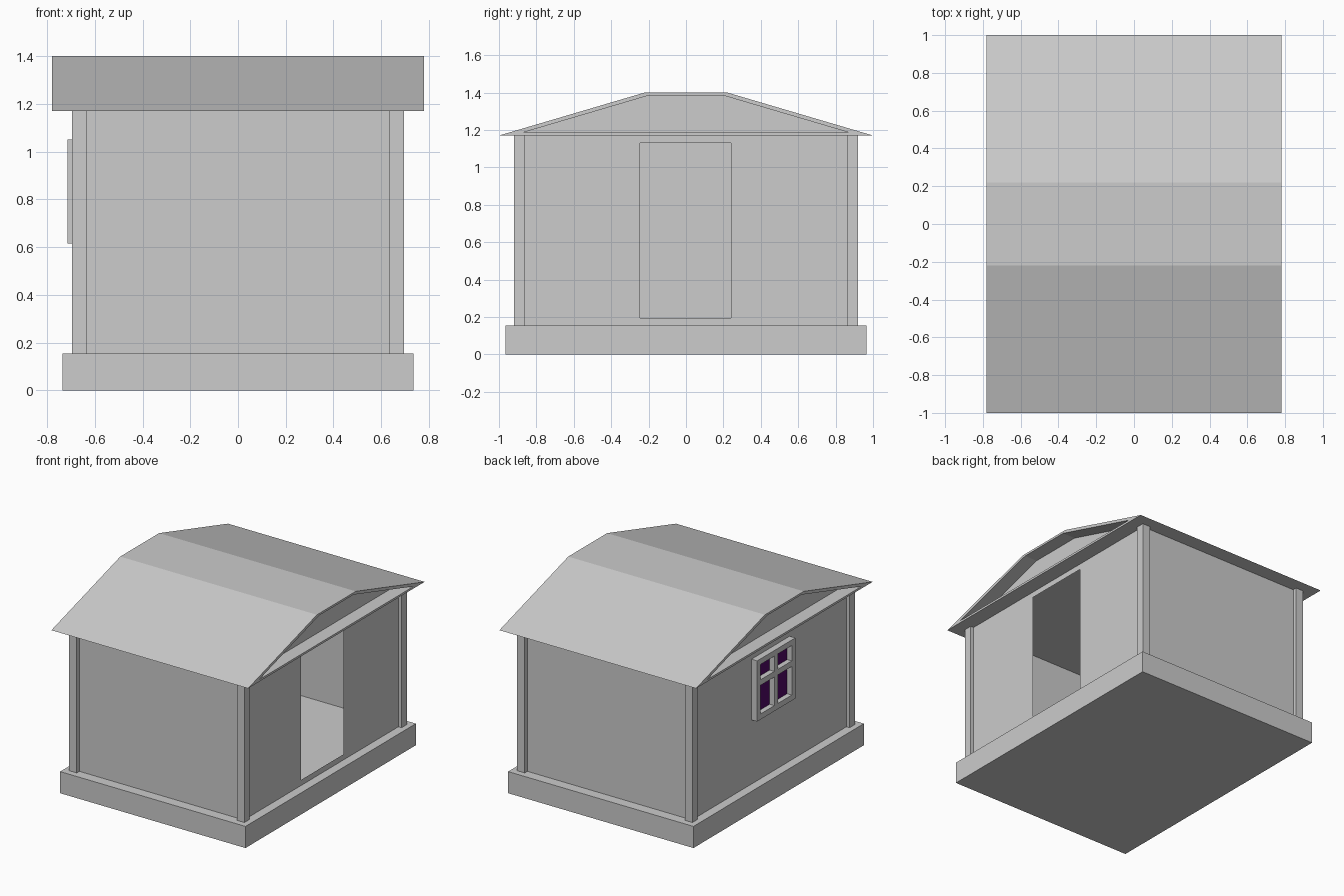
import bpy, bmesh

if "Cube" in bpy.data.objects:
    bpy.data.objects.remove(bpy.data.objects["Cube"])


def material(name, rgb):
    m = bpy.data.materials.new(name)
    m.diffuse_color = (*rgb, 1)
    m.use_nodes = True
    m.node_tree.nodes["Principled BSDF"].inputs["Base Color"].default_value = m.diffuse_color
    return m


GREY = material("light_grey", (0.604, 0.604, 0.604))
PURPLE = material("dark_purple_glass", (0.08, 0.002, 0.13))


def finish(name, bm, mat):
    me = bpy.data.meshes.new(name)
    bm.to_mesh(me)
    bm.free()
    me.materials.append(mat)
    ob = bpy.data.objects.new(name, me)
    bpy.context.collection.objects.link(ob)
    return ob


def box(name, lo, hi, mat=GREY):
    bm = bmesh.new()
    bmesh.ops.create_cube(bm, size=1)
    for v in bm.verts:
        v.co = [(a + b) / 2 + c * (b - a) for a, b, c in zip(lo, hi, v.co)]
    return finish(name, bm, mat)


def side_sheet(name, x, rects):
    """Thin wall in the yz plane facing away from the centre; rects are y0, y1, z0, z1."""
    bm = bmesh.new()
    for y0, y1, z0, z1 in rects:
        pts = [(x, y0, z0), (x, y1, z0), (x, y1, z1), (x, y0, z1)]
        if x < 0:
            pts.reverse()
        bm.faces.new([bm.verts.new(p) for p in pts])
    return finish(name, bm, GREY)


FLOOR, EAVE = 0.155, 1.17
WX, WY = 0.67, 0.89

# Base slab, its top is the floor
box("base", (-0.735, -0.965, 0), (0.735, 0.965, FLOOR))

# Corner posts
for sx, xn in ((-1, "left"), (1, "right")):
    for sy, yn in ((-1, "front"), (1, "back")):
        xs = sorted((sx * 0.635, sx * 0.695))
        ys = sorted((sy * 0.86, sy * 0.92))
        box(f"{yn}_{xn}_post", (xs[0], ys[0], FLOOR), (xs[1], ys[1], EAVE))

# Front and back wall sheets
for s, n in ((-1, "front"), (1, "back")):
    bm = bmesh.new()
    pts = [(-WX, s * WY, FLOOR), (WX, s * WY, FLOOR), (WX, s * WY, EAVE), (-WX, s * WY, EAVE)]
    if s > 0:
        pts.reverse()
    bm.faces.new([bm.verts.new(p) for p in pts])
    finish(f"{n}_wall", bm, GREY)

# Left wall, and right wall around the open doorway
side_sheet("left_wall", -WX, [(-WY, WY, FLOOR, EAVE)])
D0, D1, DZ0, DZ1 = -0.245, 0.24, 0.195, 1.13
side_sheet("right_wall", WX, [
    (-WY, D0, FLOOR, EAVE), (D1, WY, FLOOR, EAVE),
    (D0, D1, FLOOR, DZ0), (D0, D1, DZ1, EAVE)])

# Roof: prism with gable ends sunk in behind a thin rim
outer = [(-1, EAVE), (1, EAVE), (0.22, 1.4), (-0.22, 1.4)]
inner = [(-0.875, 1.185), (0.875, 1.185), (0.197, 1.385), (-0.197, 1.385)]
bm = bmesh.new()
rings = [[bm.verts.new((x, y, z)) for y, z in prof] for x, prof in (
    (-0.68, inner), (-0.78, inner), (-0.78, outer),
    (0.78, outer), (0.78, inner), (0.68, inner))]
for a, b in zip(rings, rings[1:]):
    for i in range(4):
        j = (i + 1) % 4
        bm.faces.new((a[i], a[j], b[j], b[i]))
bm.faces.new(rings[0])
bm.faces.new(rings[-1])
bmesh.ops.recalc_face_normals(bm, faces=bm.faces)
finish("roof", bm, GREY)

# Window on the left wall: frame, cross bars and glass
X0, X1 = -0.715, -WX
Y0, Y1, Z0, Z1, T = -0.218, 0.215, 0.615, 1.05, 0.04
for n, y0, y1, z0, z1 in (
        ("front_jamb", Y0, Y0 + T, Z0, Z1),
        ("back_jamb", Y1 - T, Y1, Z0, Z1),
        ("sill", Y0 + T, Y1 - T, Z0, Z0 + T),
        ("head", Y0 + T, Y1 - T, Z1 - T, Z1),
        ("mullion", -0.022, 0.02, Z0 + T, Z1 - T)):
    box(f"window_{n}", (X0, y0, z0), (X1, y1, z1))
for n, y0, y1 in (("front", Y0 + T, -0.022), ("back", 0.02, Y1 - T)):
    box(f"window_{n}_transom", (X0, y0, 0.86), (X1, y1, 0.9))
box("window_glass", (-0.678, Y0 + T / 2, Z0 + T / 2), (-0.671, Y1 - T / 2, Z1 - T / 2), PURPLE)
